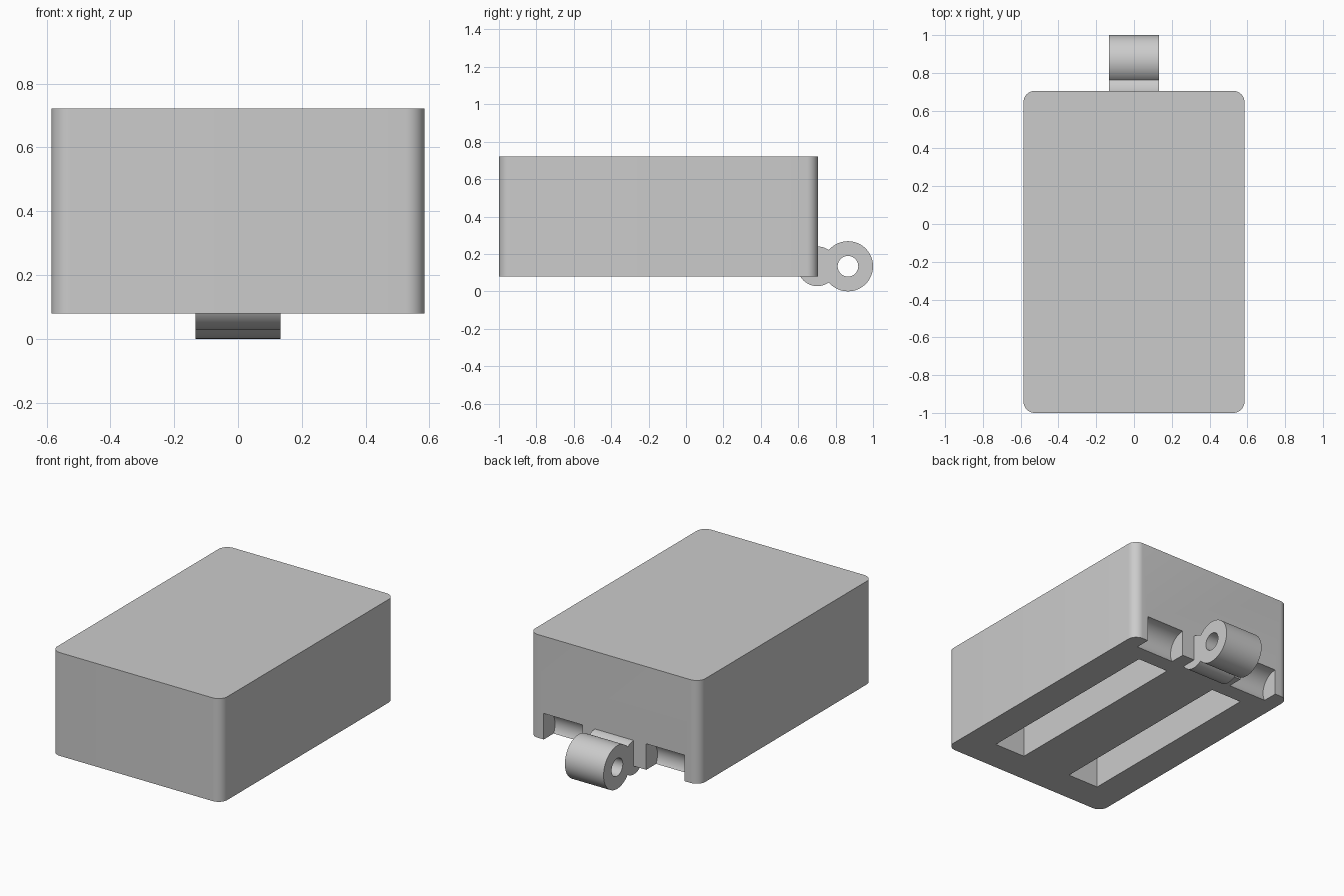
import bpy, bmesh, math
from mathutils import Matrix, Vector

cube = bpy.data.objects.get("Cube")
if cube:
    bpy.data.objects.remove(cube, do_unlink=True)

grey = bpy.data.materials.new("plain grey")
grey.use_nodes = True
colour = (0.6, 0.6, 0.6, 1)
grey.diffuse_color = colour
grey.node_tree.nodes["Principled BSDF"].inputs["Base Color"].default_value = colour


def finish(name, bm):
    bmesh.ops.recalc_face_normals(bm, faces=bm.faces)
    mesh = bpy.data.meshes.new(name)
    bm.to_mesh(mesh)
    bm.free()
    mesh.materials.append(grey)
    obj = bpy.data.objects.new(name, mesh)
    bpy.context.collection.objects.link(obj)
    return obj


def box(name, x, y, z, corner=0):
    """Box from min/max pairs, with optionally rounded upright edges."""
    bm = bmesh.new()
    bmesh.ops.create_cube(bm, size=1)
    for v in bm.verts:
        v.co = Vector(a[0] + (c + 0.5) * (a[1] - a[0]) for a, c in zip((x, y, z), v.co))
    if corner:
        upright = [e for e in bm.edges
                   if abs(e.verts[0].co.z - e.verts[1].co.z) > 0.1]
        bmesh.ops.bevel(bm, geom=upright, offset=corner, segments=10,
                        profile=0.5, affect='EDGES')
    return finish(name, bm)


def barrel(name, x, y, z, radius):
    """Cylinder lying along x."""
    bm = bmesh.new()
    turn = Matrix.Translation(((x[0] + x[1]) / 2, y, z)) @ Matrix.Rotation(math.pi / 2, 4, 'Y')
    bmesh.ops.create_cone(bm, cap_ends=True, segments=64, radius1=radius,
                          radius2=radius, depth=x[1] - x[0], matrix=turn)
    return finish(name, bm)


def combine(target, tool, operation):
    """Apply a boolean and discard the tool."""
    mod = target.modifiers.new("combine", 'BOOLEAN')
    mod.operation, mod.object, mod.solver = operation, tool, 'EXACT'
    graph = bpy.context.evaluated_depsgraph_get()
    mesh = bpy.data.meshes.new_from_object(target.evaluated_get(graph))
    target.modifiers.clear()
    target.data = mesh
    bpy.data.objects.remove(tool, do_unlink=True)


AXIS_Z = 0.134      # height of both hinge centres
BACK = 0.705
HALF = 0.133        # half width of a knuckle

# Main block with two long slots underneath and two round hinge pockets
body = box("body", (-0.585, 0.585), (-1, BACK), (0.08, 0.722), corner=0.06)
for side in (-1, 1):
    slot = sorted((side * 0.172, side * 0.386))
    pocket = sorted((side * 0.22, side * 0.485))
    combine(body, box("slot_cutter", slot, (-0.795, 0.505), (0, 0.52)), 'DIFFERENCE')
    combine(body, barrel("pocket_cutter", pocket, 0.702, AXIS_Z, 0.108), 'DIFFERENCE')

# Hinge knuckle: root lobe, larger outer lobe and pin hole
knuckle = barrel("hinge_knuckle", (-HALF, HALF), 0.702, AXIS_Z, 0.106)
combine(knuckle, barrel("outer_lobe", (-HALF, HALF), 0.866, AXIS_Z, 0.134), 'UNION')
combine(knuckle, barrel("pin_cutter", (-0.2, 0.2), 0.866, AXIS_Z, 0.055), 'DIFFERENCE')

# Smooth the rounded faces, keep the edges sharp
for obj in (body, knuckle):
    bpy.ops.object.select_all(action='DESELECT')
    obj.select_set(True)
    bpy.context.view_layer.objects.active = obj
    bpy.ops.object.shade_smooth_by_angle(angle=math.radians(30))
